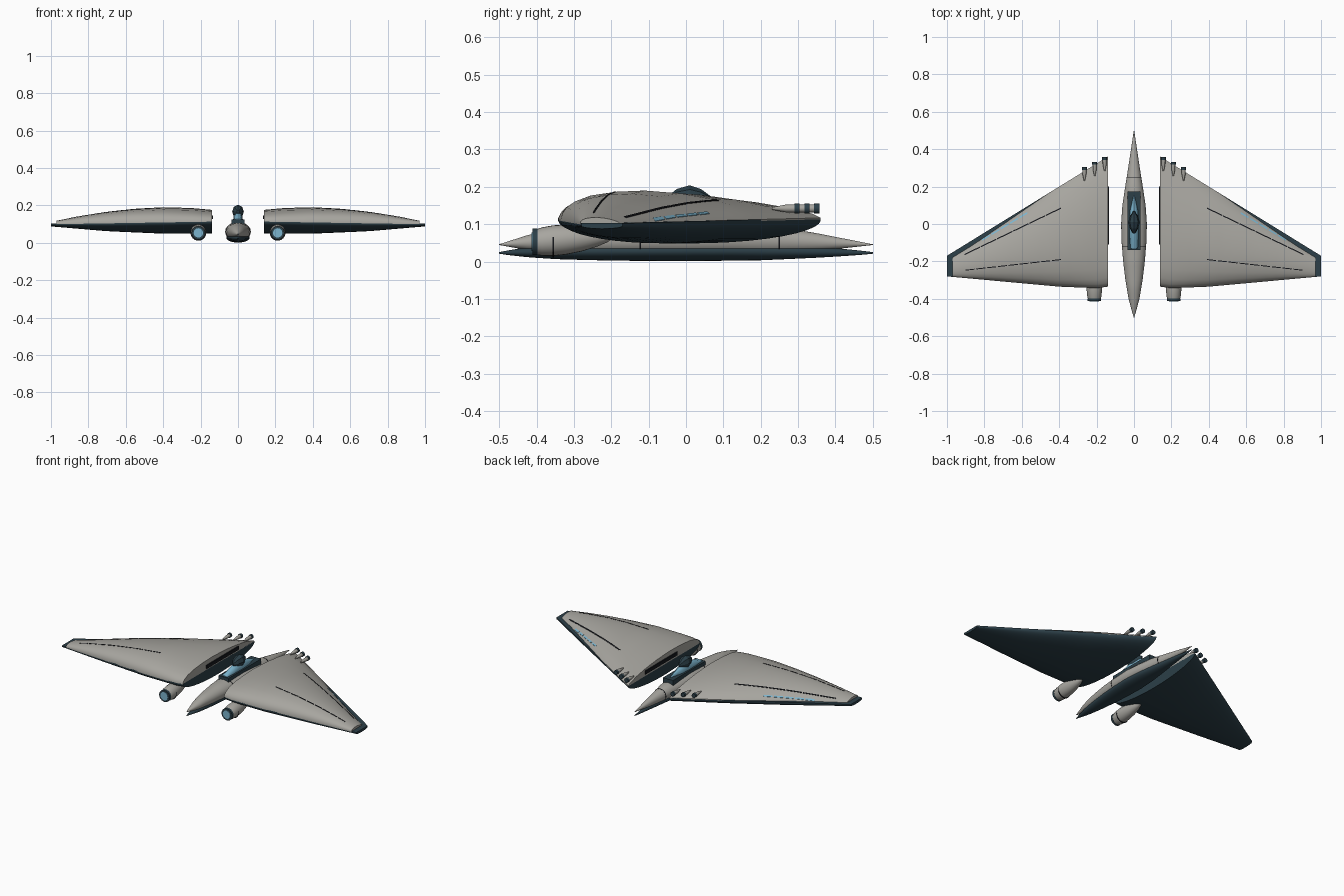
import bpy, bmesh, math
from mathutils import Vector

cube = bpy.data.objects.get("Cube")
if cube:
    bpy.data.objects.remove(cube)


def material(name, r, g, b):
    m = bpy.data.materials.new(name)
    m.use_nodes = True
    m.diffuse_color = (r, g, b, 1)
    bsdf = next(n for n in m.node_tree.nodes if n.type == 'BSDF_PRINCIPLED')
    bsdf.inputs["Base Color"].default_value = (r, g, b, 1)
    bsdf.inputs["Roughness"].default_value = 0.6
    return m


GREY = material("hull grey", 0.39, 0.38, 0.35)
DARK = material("dark slate", 0.025, 0.05, 0.065)
BLACK = material("panel black", 0.008, 0.009, 0.012)
BLUE = material("glow blue", 0.2, 0.46, 0.62)


def interp(table, v):
    """Straight-line lookup in a table of (position, value) pairs."""
    for (a, p), (b, q) in zip(table, table[1:]):
        if v <= b:
            return p + (q - p) * max(0, (v - a) / (b - a))
    return table[-1][1]


def loft(name, rings, mat, mirror=False, angle=35):
    """Skin closed rings of equal length and cap both ends."""
    bm = bmesh.new()
    loops = [[bm.verts.new(p) for p in ring] for ring in rings]
    for a, b in zip(loops, loops[1:]):
        for i in range(len(a)):
            j = (i + 1) % len(a)
            bm.faces.new((a[i], a[j], b[j], b[i]))
    bm.faces.new(loops[0])
    bm.faces.new(loops[-1][::-1])
    bmesh.ops.recalc_face_normals(bm, faces=bm.faces)
    mesh = bpy.data.meshes.new(name)
    bm.to_mesh(mesh)
    bm.free()
    mesh.materials.append(mat)
    ob = bpy.data.objects.new(name, mesh)
    bpy.context.collection.objects.link(ob)
    if mirror:
        ob.modifiers.new("Mirror", 'MIRROR')
    bpy.ops.object.select_all(action='DESELECT')
    ob.select_set(True)
    bpy.context.view_layer.objects.active = ob
    bpy.ops.object.shade_smooth_by_angle(angle=math.radians(angle))
    return ob


def oval(x, y, z, rx, rz, n=24):
    """Ring around the y axis."""
    turns = [2 * math.pi * i / n for i in range(n)]
    return [(x + rx * math.cos(a), y, z + rz * math.sin(a)) for a in turns]


def box(name, lo, hi, mat, mirror=False):
    def ring(y):
        return [(lo[0], y, lo[2]), (hi[0], y, lo[2]), (hi[0], y, hi[2]), (lo[0], y, hi[2])]
    return loft(name, [ring(lo[1]), ring(hi[1])], mat, mirror)


# Wing plan and thickness, by distance from the centre line
ROOT, TIP = 0.14, 1.0
FRONT = [(0.14, -0.335), (0.2, -0.343), (0.4, -0.335), (1, -0.28)]
CREST = [(0.14, 0.176), (0.25, 0.186), (0.4, 0.19), (0.55, 0.182),
         (0.7, 0.166), (0.85, 0.142), (0.97, 0.118)]
DEPTH = [(0.14, 0.067), (0.4, 0.062), (0.7, 0.042), (1, 0.008)]
CAMBER = [(0, 0), (0.01, 0.22), (0.03, 0.42), (0.07, 0.62), (0.15, 0.83), (0.28, 0.96),
          (0.42, 1), (0.6, 0.9), (0.75, 0.71), (0.88, 0.45), (0.97, 0.18), (1, 0)]


def seam(x):
    return 0.117 - 0.014 * (x - ROOT) / (TIP - ROOT)


def back(x, inset):
    return 0.36 - 0.616 * (x - ROOT) - inset * min(1, max(0, (x - 0.45) / 0.4))


def top_z(x, y):
    f = interp(FRONT, x)
    t = (y - f) / (back(x, 0.028) - f)
    return seam(x) + (interp(CREST, x) - seam(x)) * interp(CAMBER, t)


def upper_ring(x):
    f, b = interp(FRONT, x), back(x, 0.028)
    ys = [f + (b - f) * t for t, h in CAMBER]
    return [(x, y, top_z(x, y)) for y in ys] + [(x, b, seam(x) - 0.004), (x, f, seam(x) - 0.004)]


def lower_ring(x):
    f, b, n = interp(FRONT, x), back(x, 0), 20
    ring = []
    for i in range(n + 1):
        c = -math.cos(math.pi * i / n)
        drop = 0.008 * DEPTH[-1][1] + interp(DEPTH, x) * max(0, 1 - c * c) ** 0.55
        ring.append((x, f + (b - f) * (c + 1) / 2, seam(x) - 0.008 - drop * 0.9))
    return ring + [(x, b, seam(x)), (x, f, seam(x))]


spans = [ROOT + (0.97 - ROOT) * i / 16 for i in range(17)]
loft("wing_upper_shell", [upper_ring(x) for x in spans], GREY, True)
loft("wing_lower_shell", [lower_ring(x) for x in spans + [TIP]], DARK, True)
box("wing_root_slot", (0.134, -0.11, 0.126), (0.142, 0.2, 0.147), BLACK, True)


# Painted lines that follow the wing top
def stripe(name, start, end, dashes, fill, width, mat):
    a, b = Vector(start), Vector(end)
    side = Vector((-(b - a).y, (b - a).x)).normalized() * width / 2
    for d in range(dashes):
        rings = []
        for k in range(5):
            p = a.lerp(b, (d + fill * k / 4) / dashes)
            l, r = p + side, p - side
            zl, zr = top_z(*l), top_z(*r)
            rings.append([(l.x, l.y, zl - 0.002), (r.x, r.y, zr - 0.002),
                          (r.x, r.y, zr + 0.0015), (l.x, l.y, zl + 0.0015)])
        loft(f"{name}_{d + 1}", rings, mat, True)


stripe("rear_panel_line", (0.39, 0.085), (0.91, -0.165), 6, 0.95, 0.006, BLACK)
stripe("front_panel_line", (0.39, -0.19), (0.91, -0.248), 9, 0.85, 0.005, BLACK)
stripe("wing_light", (0.57, 0.06), (0.82, -0.09), 5, 0.85, 0.008, BLUE)

# Fuselage: a grey spindle resting on a dark keel spindle
WIDTH = [(-0.5, 0.001), (-0.46, 0.013), (-0.4, 0.029), (-0.3, 0.046), (-0.2, 0.058), (-0.1, 0.066),
         (0, 0.069), (0.1, 0.062), (0.2, 0.047), (0.3, 0.031), (0.4, 0.016), (0.5, 0.001)]
HEIGHT = [(-0.5, 0.001), (-0.42, 0.021), (-0.34, 0.036), (-0.2, 0.047), (0, 0.052),
          (0.2, 0.044), (0.35, 0.024), (0.5, 0.001)]


def hull_ring(y, grow=0):
    h = interp(HEIGHT, y)
    return oval(0, y, 0.045 + 0.28 * h, interp(WIDTH, y) + grow, h + grow)


def keel_ring(y):
    s = interp(HEIGHT, y) / 0.052
    return oval(0, y, 0.023 + 0.005 * s, 0.9 * interp(WIDTH, y), 0.001 + 0.026 * s ** 0.8)


lengths = [-0.5 + i / 40 for i in range(41)]
loft("fuselage_hull", [hull_ring(y) for y in lengths], GREY)
loft("fuselage_keel", [keel_ring(y) for y in lengths], DARK)
for name, y in (("front_hull_band", -0.122), ("rear_hull_band", 0.25)):
    loft(name, [hull_ring(y - 0.002, 0.001), hull_ring(y + 0.002, 0.001)], BLACK)

# Cockpit: dark tray, blue canopy and a faceted dark cap
box("cockpit_tray", (-0.034, -0.14, 0.09), (0.034, 0.175, 0.124), DARK)
canopy = [(-0.132, 0.02, 0.006), (-0.07, 0.024, 0.03), (0.0, 0.026, 0.048),
          (0.07, 0.022, 0.034), (0.15, 0.003, 0.006)]
loft("cockpit_canopy", [oval(0, y, 0.122, rx, rz, 12) for y, rx, rz in canopy], BLUE)
cap = [(-0.05, 0.006, 0.008), (-0.025, 0.022, 0.028), (0.01, 0.031, 0.038),
       (0.04, 0.022, 0.028), (0.07, 0.004, 0.006)]
loft("canopy_cap", [oval(0, y, 0.166, rx, rz, 8) for y, rx, rz in cap], DARK, angle=15)

# Engine pods under the front edge of each wing
PX = 0.212
pod = [(-0.405, 0.033), (-0.385, 0.038), (-0.355, 0.041), (-0.32, 0.04),
       (-0.28, 0.035), (-0.24, 0.026), (-0.21, 0.016), (-0.19, 0.003)]
loft("engine_pod", [oval(PX, y, 0.052 + 0.08 * (y + 0.405), r, r) for y, r in pod], GREY, True)
for name, y0, y1, r, mat in (("engine_lip", -0.411, -0.397, 0.036, DARK),
                             ("engine_glow", -0.414, -0.405, 0.025, BLUE),
                             ("engine_band", -0.357, -0.353, 0.0418, BLACK)):
    loft(name, [oval(PX, y, 0.053, r, r) for y in (y0, y1)], mat, True)

# Three barrels along the swept edge of each wing
for i, (x, y) in enumerate(((0.157, 0.353), (0.21, 0.327), (0.265, 0.3)), 1):
    body = [(y - 0.07, 0.003), (y - 0.035, 0.01), (y - 0.004, 0.011)]
    loft(f"barrel_{i}", [oval(x, v, 0.142, r, r, 12) for v, r in body], GREY, True)
    loft(f"barrel_muzzle_{i}", [oval(x, v, 0.142, 0.0135, 0.0135, 12) for v in (y - 0.01, y + 0.004)],
         DARK, True)
